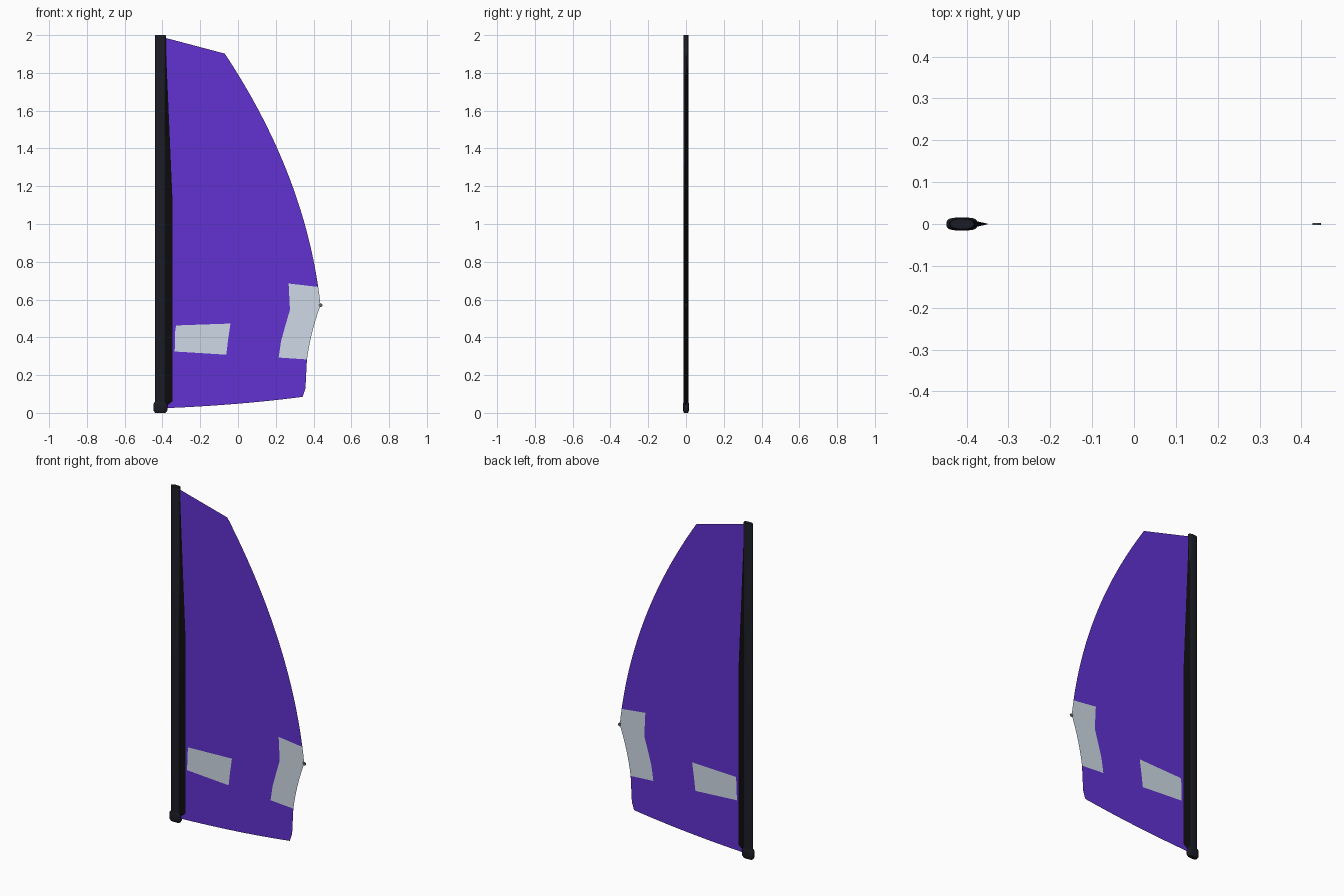
import bpy, bmesh, math
from mathutils import Vector, Matrix
from mathutils.geometry import delaunay_2d_cdt

if "Cube" in bpy.data.objects:
    bpy.data.objects.remove(bpy.data.objects["Cube"])


def material(name, rgb):
    m = bpy.data.materials.new(name)
    m.diffuse_color = (*rgb, 1)
    m.use_nodes = True
    m.node_tree.nodes["Principled BSDF"].inputs["Base Color"].default_value = m.diffuse_color
    return m


PURPLE = material("purple cloth", (0.120, 0.032, 0.633))
CLEAR = material("pale window film", (0.62, 0.70, 0.79))
DARK = material("dark sleeve", (0.011, 0.012, 0.018))
BLACK = material("black pocket", (0.004, 0.004, 0.005))
METAL = material("grey metal", (0.12, 0.13, 0.14))


def finish(name, bm, mats, smooth=None):
    me = bpy.data.meshes.new(name)
    bm.to_mesh(me)
    bm.free()
    for m in mats:
        me.materials.append(m)
    ob = bpy.data.objects.new(name, me)
    bpy.context.collection.objects.link(ob)
    if smooth:
        bpy.context.view_layer.objects.active = ob
        ob.select_set(True)
        bpy.ops.object.shade_smooth_by_angle(angle=math.radians(smooth))
        ob.select_set(False)
    return ob


def bezier(a, c, b, n):
    a, c, b = Vector(a), Vector(c), Vector(b)
    return [a * (1 - t) ** 2 + c * 2 * t * (1 - t) + b * t * t
            for t in (i / n for i in range(n + 1))]


def inside(p, poly):
    """Even-odd test of a point against a polygon."""
    hit = False
    for a, b in zip(poly, poly[1:] + poly[:1]):
        if (a.y > p.y) != (b.y > p.y):
            if p.x < a.x + (p.y - a.y) * (b.x - a.x) / (b.y - a.y):
                hit = not hit
    return hit


def loft(name, rings, mat, smooth=None):
    """Closed skin through rings of 3D points with equal counts."""
    bm = bmesh.new()
    rows = [[bm.verts.new(p) for p in r] for r in rings]
    n = len(rows[0])
    for r, s in zip(rows, rows[1:]):
        for i in range(n):
            j = (i + 1) % n
            bm.faces.new((r[i], r[j], s[j], s[i]))
    bm.faces.new(rows[0][::-1])
    bm.faces.new(rows[-1])
    bmesh.ops.recalc_face_normals(bm, faces=bm.faces)
    return finish(name, bm, [mat], smooth)


def oval(cx, rx, ry, z, n=20, power=0.6):
    """Rounded-box ring in the horizontal plane."""
    def c(v):
        return math.copysign(abs(v) ** power, v)
    ring = []
    for i in range(n):
        a = 2 * math.pi * (i + 0.5) / n
        ring.append((cx + rx * c(math.cos(a)), ry * c(math.sin(a)), z))
    return ring


# Sail sheet: one flat outline with two window panels cut into it
tip = (0.437, 0.57)
leech = bezier((-0.07, 1.902), (0.362, 1.25), tip, 28)
lower = bezier(tip, (0.385, 0.43), (0.365, 0.283), 8)
foot_edge = bezier((0.342, 0.085), (0.0, 0.04), (-0.41, 0.024), 12)
upper = [p for p in leech if p.y < 0.69]
outline = ([Vector((-0.41, 1.992))] + leech + lower[1:]
           + [Vector((0.357, 0.13))] + foot_edge)
rear_window = ([Vector((0.268, 0.685))] + upper + lower[1:]
               + [Vector(p) for p in ((0.215, 0.293), (0.228, 0.38),
                                      (0.25, 0.46), (0.275, 0.545))])
front_window = [Vector(p) for p in ((-0.328, 0.463), (-0.04, 0.473), (-0.052, 0.39),
                                    (-0.062, 0.308), (-0.335, 0.325), (-0.334, 0.42))]
points, edges = [], []
for poly in (outline, rear_window, front_window):
    k, n = len(points), len(poly)
    edges += [(k + i, k + (i + 1) % n) for i in range(n)]
    points += poly
verts, _, faces, _, _, _ = delaunay_2d_cdt(points, edges, [], 0, 1e-5)
bm = bmesh.new()
vs = [bm.verts.new((v.x, 0, v.y)) for v in verts]
for f in faces:
    mid = sum((verts[i] for i in f), Vector((0, 0))) / len(f)
    if inside(mid, outline):
        face = bm.faces.new([vs[i] for i in f])
        face.material_index = int(inside(mid, rear_window) or inside(mid, front_window))
bmesh.ops.delete(bm, geom=[v for v in bm.verts if not v.link_faces], context='VERTS')
finish("sail_sheet", bm, [PURPLE, CLEAR])

# Mast sleeve: tall rounded bar with softened ends
loft("mast_sleeve", [oval(-0.411, rx, ry, z, 20, 0.85) for z, rx, ry in (
    (0.03, 0.030, 0.0135), (1.994, 0.030, 0.0135), (2.0, 0.028, 0.012))], DARK, 40)

# Tapering pocket fairing the sleeve into the sail
loft("sleeve_pocket", [[(-0.395, -0.011, z), (x, 0, z), (-0.395, 0.011, z)]
                       for z, x in ((0.035, -0.380), (0.062, -0.347),
                                    (1.13, -0.347), (1.985, -0.384))], BLACK)

# Mast foot: chunky rounded block
loft("mast_foot", [oval(-0.411, rx, ry, z) for z, rx, ry in (
    (0.0, 0.028, 0.011), (0.012, 0.037, 0.015),
    (0.048, 0.037, 0.0155), (0.062, 0.028, 0.012))], DARK, 40)

# Clew eyelet at the outer corner
bm = bmesh.new()
bmesh.ops.create_cone(bm, cap_ends=True, segments=16, radius1=0.01, radius2=0.01, depth=0.004,
                      matrix=Matrix.Translation((0.437, 0, 0.57))
                      @ Matrix.Rotation(math.pi / 2, 4, 'X'))
finish("clew_eyelet", bm, [METAL], 40)
